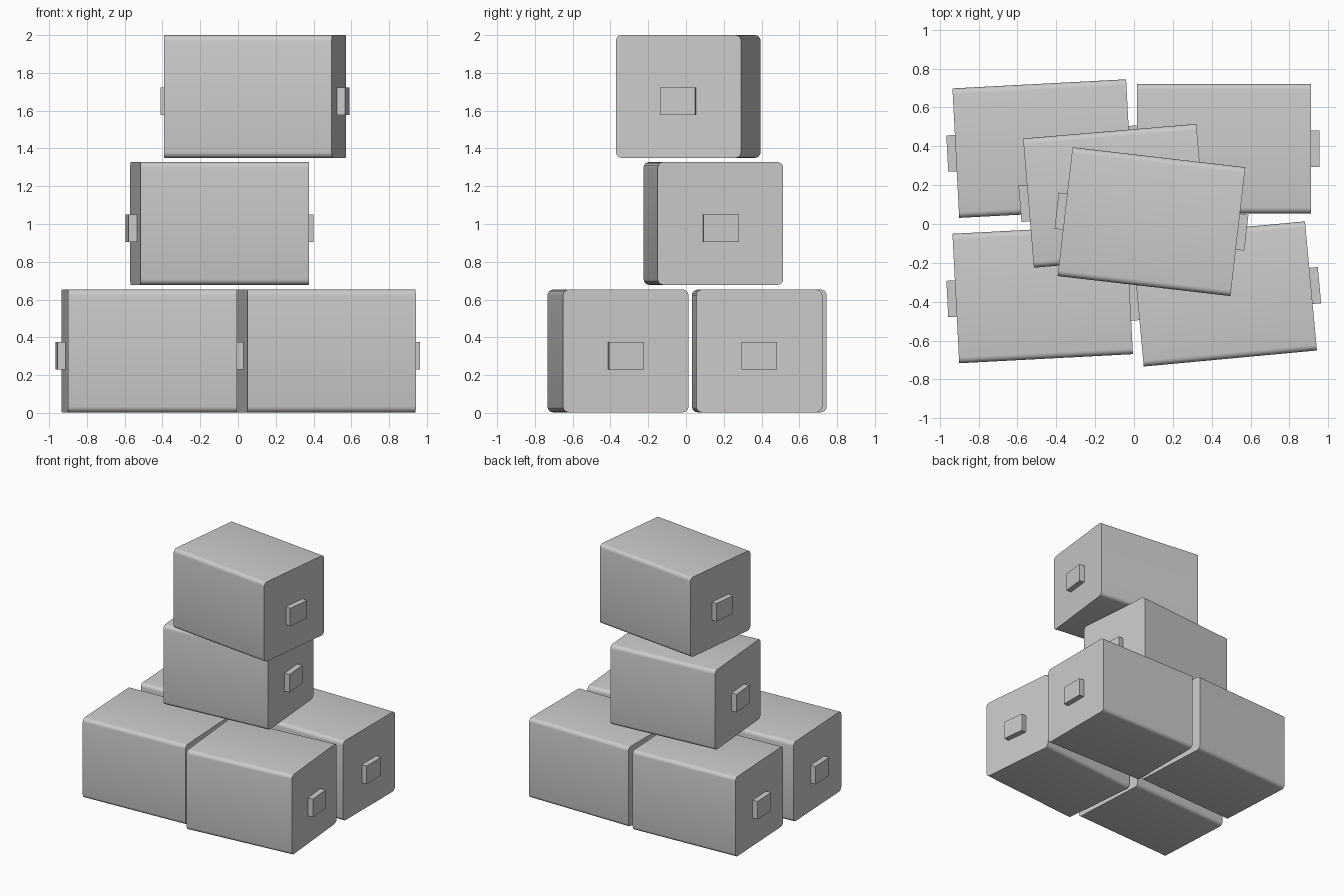
import bpy, bmesh
from math import radians
from mathutils import Matrix

if "Cube" in bpy.data.objects:
    bpy.data.objects.remove(bpy.data.objects["Cube"])

L, W, H = 0.895, 0.667, 0.65      # bale length, depth, height
KNOB = (0.05, 0.187, 0.147)       # end block size
OUT = 0.044                       # how far an end block sticks out


def block(name, size, local, world, round_long=False):
    bm = bmesh.new()
    bmesh.ops.create_cube(bm, size=1.0, matrix=Matrix.Diagonal((*size, 1)))
    if round_long:
        # round only the four edges running along the length
        edges = [e for e in bm.edges
                 if abs(e.verts[0].co.x - e.verts[1].co.x) > 0.1]
        bmesh.ops.bevel(bm, geom=edges, offset=0.03, segments=4,
                        profile=0.5, affect='EDGES')
    bm.transform(Matrix.Translation(local))
    me = bpy.data.meshes.new(name)
    bm.to_mesh(me)
    bm.free()
    ob = bpy.data.objects.new(name, me)
    ob.matrix_world = world
    bpy.context.collection.objects.link(ob)
    if round_long:
        bpy.ops.object.select_all(action='DESELECT')
        bpy.context.view_layer.objects.active = ob
        ob.select_set(True)
        bpy.ops.object.shade_smooth_by_angle(angle=radians(40))


# name, centre x, y, z, turn in degrees
stack = [
    ("back_left", -0.47, 0.388, 0.328, 3.0),
    ("back_right", 0.463, 0.388, 0.328, 0.0),
    ("front_left", -0.47, -0.36, 0.328, 3.0),
    ("front_right", 0.465, -0.36, 0.328, 5.3),
    ("middle", -0.097, 0.145, 1.003, 4.8),
    ("top", 0.09, 0.012, 1.675, -6.6),
]

for name, x, y, z, turn in stack:
    world = Matrix.Translation((x, y, z)) @ Matrix.Rotation(radians(turn), 4, 'Z')
    # rounded body
    block(name + "_box", (L, W, H), (0, 0, 0), world, True)
    # small block on each end
    for side, s in (("left", -1), ("right", 1)):
        cx = s * (L / 2 + OUT - KNOB[0] / 2)
        block(f"{name}_{side}_handle", KNOB, (cx, 0, -0.025), world)
